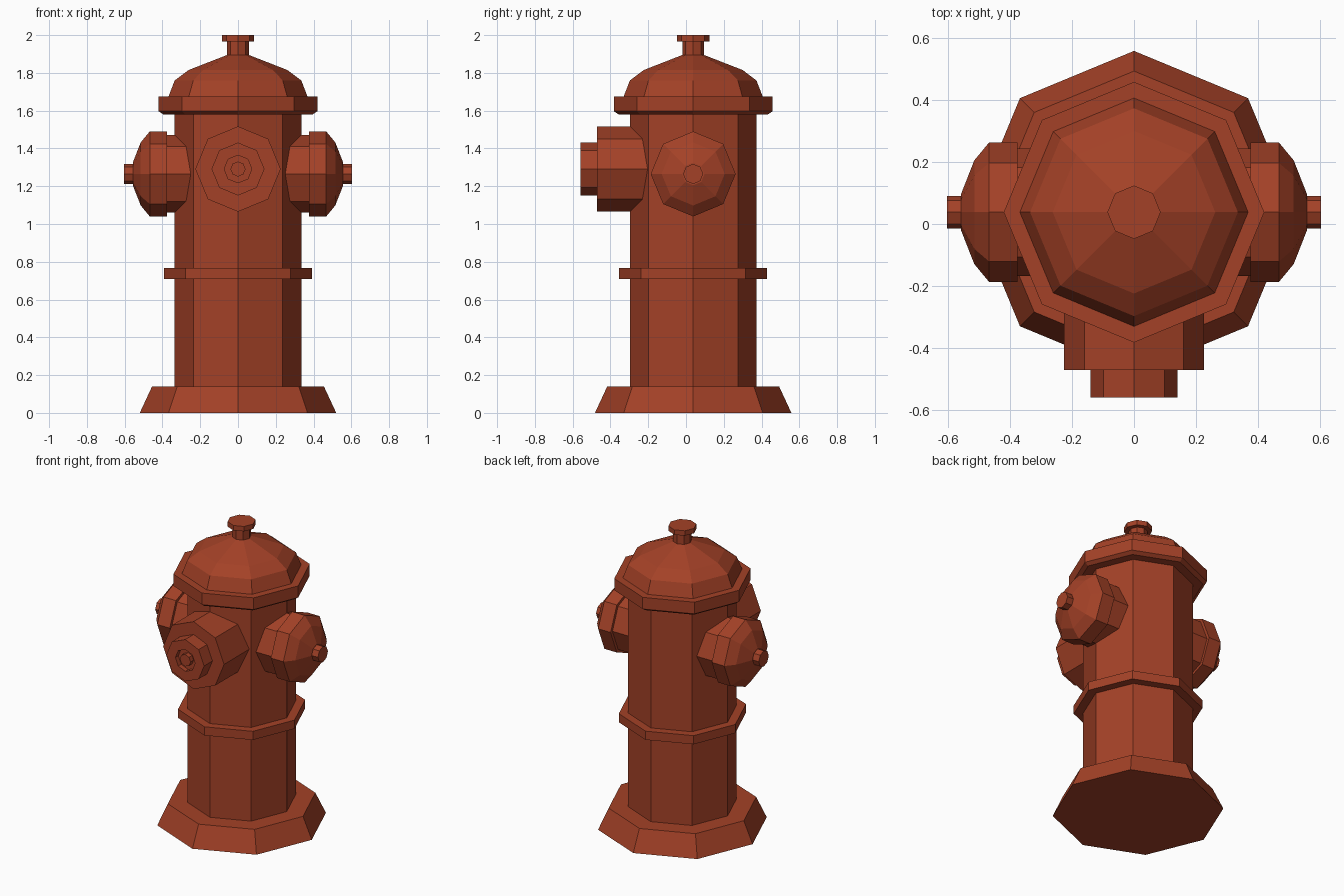
import bpy, bmesh, math
from mathutils import Matrix, Vector

if "Cube" in bpy.data.objects:
    bpy.data.objects.remove(bpy.data.objects["Cube"])

red = bpy.data.materials.new("hydrant red")
red.diffuse_color = (0.37, 0.053, 0.02, 1)
red.use_nodes = True
red.node_tree.nodes["Principled BSDF"].inputs["Base Color"].default_value = red.diffuse_color

SIDES = 8
AXIS_Y = 0.038  # centre line of the barrel


def lathe(name, profile, origin, direction=(0, 0, 1)):
    """Closed octagonal solid from (radius, distance) pairs along a direction."""
    turn = Vector((0, 0, 1)).rotation_difference(Vector(direction)).to_matrix().to_4x4()
    place = Matrix.Translation(origin) @ turn
    bm = bmesh.new()
    rings = []
    for r, d in profile:
        rings.append([bm.verts.new(place @ Vector((r * math.cos(math.tau * i / SIDES),
                                                   r * math.sin(math.tau * i / SIDES), d)))
                      for i in range(SIDES)])
    for a, b in zip(rings, rings[1:]):
        for i in range(SIDES):
            j = (i + 1) % SIDES
            bm.faces.new((a[i], a[j], b[j], b[i]))
    bm.faces.new(rings[0][::-1])
    bm.faces.new(rings[-1])
    bmesh.ops.recalc_face_normals(bm, faces=bm.faces)
    mesh = bpy.data.meshes.new(name)
    bm.to_mesh(mesh)
    bm.free()
    mesh.materials.append(red)
    obj = bpy.data.objects.new(name, mesh)
    bpy.context.collection.objects.link(obj)
    return obj


centre = (0, AXIS_Y, 0)

# Barrel: flared foot, column and middle band
lathe("barrel", [(0.52, 0), (0.455, 0.14), (0.335, 0.14), (0.335, 0.71), (0.392, 0.71),
                 (0.392, 0.768), (0.335, 0.768), (0.335, 1.58)], centre)

# Bonnet: flange, dome, stem and top nut
lathe("bonnet", [(0.395, 1.58), (0.42, 1.597), (0.42, 1.675), (0.368, 1.675), (0.335, 1.76),
                 (0.262, 1.815), (0.057, 1.895), (0.057, 1.967), (0.086, 1.967),
                 (0.086, 2.0)], centre)

# Side outlets: neck, domed cap and small nut
for side, s in (("right", 1), ("left", -1)):
    lathe(side + "_outlet", [(0.205, 0.2), (0.205, 0.375), (0.225, 0.375), (0.225, 0.467),
                             (0.167, 0.515), (0.06, 0.557), (0.053, 0.557), (0.053, 0.603)],
          (0, AXIS_Y, 1.265), (s, 0, 0))

# Front outlet: wide neck, narrower cap with a recess holding a small nut
lathe("front_outlet", [(0.226, 0.2), (0.226, 0.508), (0.14, 0.508), (0.14, 0.597),
                       (0.073, 0.597), (0.073, 0.565), (0.04, 0.565), (0.04, 0.597)],
      (0, AXIS_Y, 1.291), (0, -1, 0))
